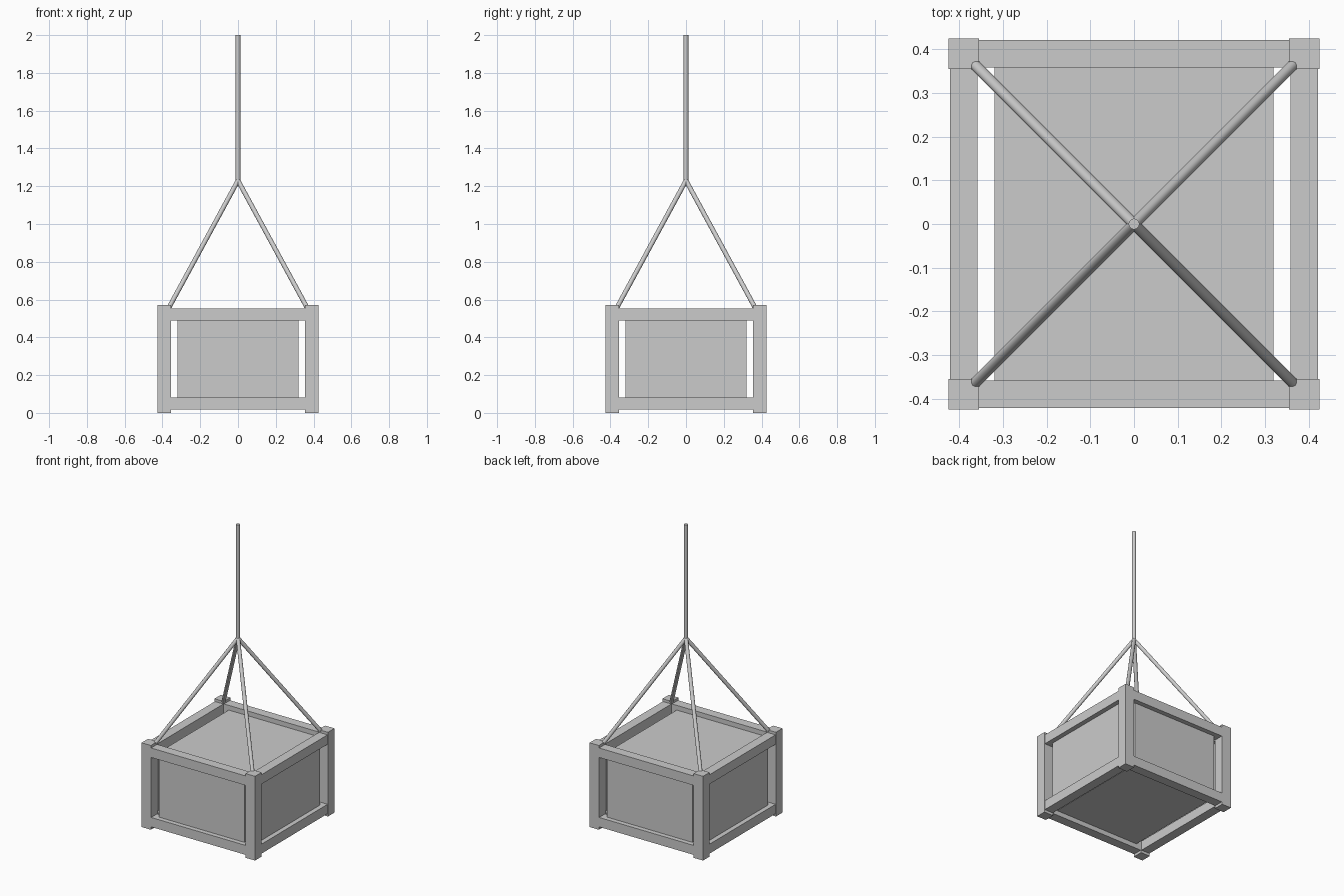
import bpy
import math
from mathutils import Vector

default = bpy.data.objects.get("Cube")
if default:
    bpy.data.objects.remove(default, do_unlink=True)

# One plain grey for the whole model
grey = bpy.data.materials.new("plain_grey")
grey.use_nodes = True
colour = (0.6, 0.6, 0.6, 1)
grey.diffuse_color = colour
for node in grey.node_tree.nodes:
    if node.type == "BSDF_PRINCIPLED":
        node.inputs["Base Color"].default_value = colour


def box(name, centre, size):
    bpy.ops.mesh.primitive_cube_add(size=1, location=centre)
    obj = bpy.context.object
    obj.name = name
    obj.scale = size
    bpy.ops.object.transform_apply(location=False, rotation=False, scale=True)
    obj.data.materials.append(grey)
    return obj


def rope(name, start, end, radius=0.0125):
    start, end = Vector(start), Vector(end)
    along = end - start
    bpy.ops.mesh.primitive_cylinder_add(
        vertices=12, radius=radius, depth=along.length, location=(start + end) / 2)
    obj = bpy.context.object
    obj.name = name
    obj.rotation_euler = along.to_track_quat("Z", "Y").to_euler()
    obj.data.materials.append(grey)
    bpy.ops.object.shade_smooth_by_angle(angle=math.radians(40))


HALF = 0.39           # centre line of posts and beams
POST, POST_H = 0.07, 0.57
BEAM = 0.064
MID = POST_H / 2
RISE = 0.235          # beam height above and below the middle
PANEL_W, PANEL_T = 0.64, 0.02
PANEL_AT = HALF - PANEL_T / 2
KNOT = (0, 0, 1.23)

sides = {-1: ("right", "front"), 1: ("left", "back")}

# Corner posts and sling ropes
for sx in sides:
    for sy in sides:
        corner = sides[sy][1] + "_" + sides[sx][0]
        box(corner + "_post", (sx * HALF, sy * HALF, MID), (POST, POST, POST_H))
        rope(corner + "_sling", (sx * 0.363, sy * 0.363, 0.562), KNOT)

# Horizontal frame beams
span = 2 * HALF - POST + 0.01
for s, (x_name, y_name) in sides.items():
    for level, sz in (("lower", -1), ("upper", 1)):
        z = MID + sz * RISE
        box(f"{y_name}_{level}_beam", (0, s * HALF, z), (span, BEAM, BEAM))
        box(f"{x_name}_{level}_beam", (s * HALF, 0, z), (BEAM, span, BEAM))

# Thin panels set into the frame, leaving a gap beside the posts
tall = 2 * RISE
for s, (x_name, y_name) in sides.items():
    box(y_name + "_panel", (0, s * PANEL_AT, MID), (PANEL_W, PANEL_T, tall))
    box(x_name + "_panel", (s * PANEL_AT, 0, MID), (PANEL_T, PANEL_W, tall))
    flat_name = "top_panel" if s > 0 else "bottom_panel"
    box(flat_name, (0, 0, MID + s * (RISE - PANEL_T / 2)),
        (PANEL_W, 2 * HALF, PANEL_T))

# Main hoisting rope
rope("hoist_rope", (0, 0, 1.22), (0, 0, 2))
